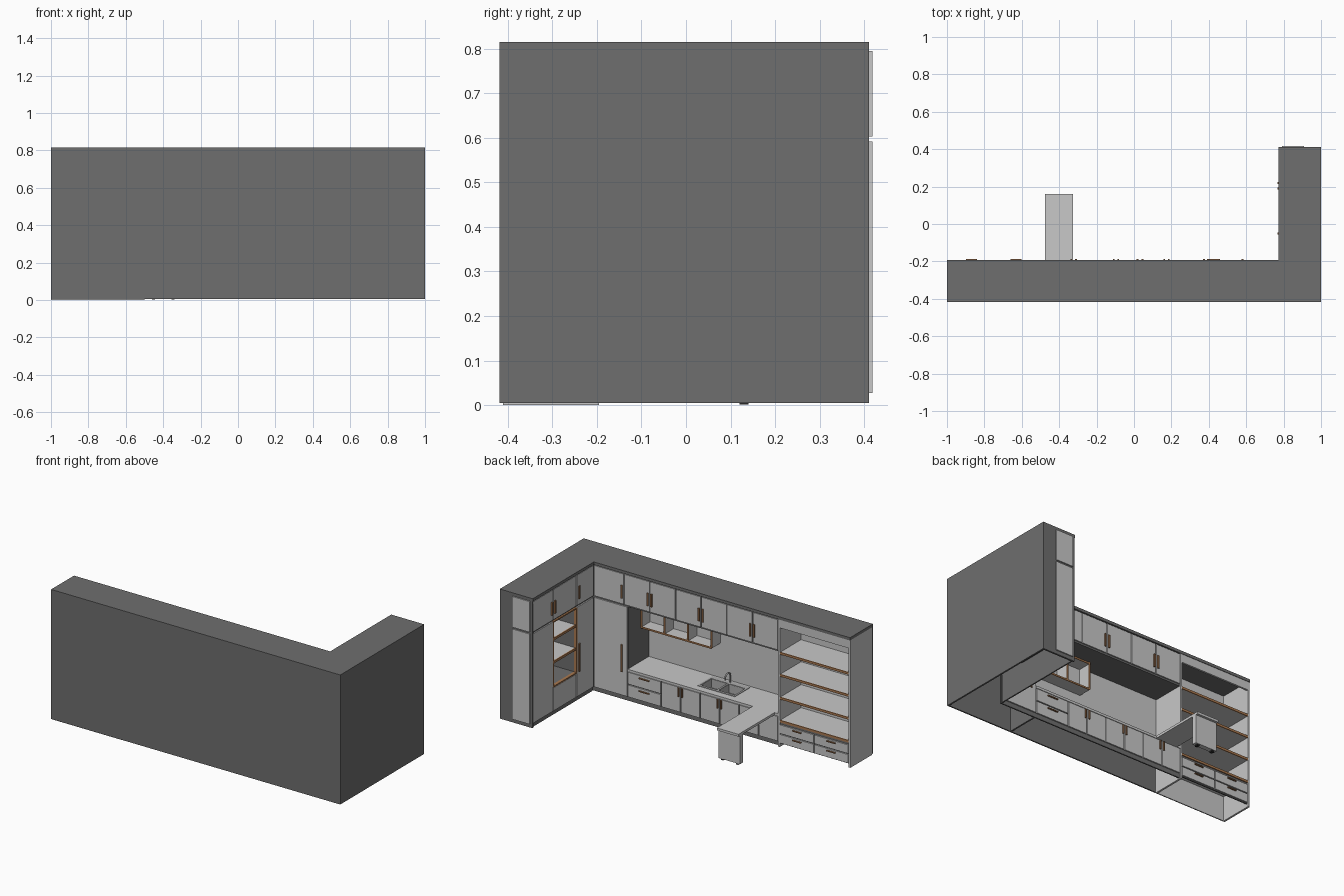
import bpy, math
from mathutils import Vector

if "Cube" in bpy.data.objects:
    bpy.data.objects.remove(bpy.data.objects["Cube"])


def material(name, rgb):
    m = bpy.data.materials.new(name)
    m.diffuse_color = (*rgb, 1)
    m.use_nodes = True
    m.node_tree.nodes["Principled BSDF"].inputs["Base Color"].default_value = m.diffuse_color
    return m


DARK = material("dark grey", (0.157, 0.157, 0.157))
LIGHT = material("light grey", (0.58, 0.58, 0.58))
WOOD = material("wood edge", (0.40, 0.19, 0.08))
BRONZE = material("bronze", (0.30, 0.15, 0.07))
STEEL = material("steel", (0.42, 0.42, 0.42))
BLACK = material("black", (0.02, 0.02, 0.02))


def box(name, x, y, z, mat):
    """Axis-aligned box given by its (min, max) on each axis."""
    vs = [(a, b, c) for a in x for b in y for c in z]
    fs = [(0, 1, 3, 2), (4, 6, 7, 5), (0, 4, 5, 1), (2, 3, 7, 6), (0, 2, 6, 4), (1, 5, 7, 3)]
    me = bpy.data.meshes.new(name)
    me.from_pydata(vs, [], fs)
    me.materials.append(mat)
    ob = bpy.data.objects.new(name, me)
    bpy.context.collection.objects.link(ob)
    return ob


FRONT = -0.195   # face of the long run
SIDE = 0.775     # face of the wing
G = 0.003        # gap round each door
TOP = 0.815


def run_door(name, x0, x1, z0, z1):
    box(name, (x0 + G, x1 - G), (FRONT - 0.008, FRONT), (z0 + G, z1 - G), LIGHT)


def wing_door(name, y0, y1, z0, z1):
    box(name, (SIDE, SIDE + 0.008), (y0 + G, y1 - G), (z0 + G, z1 - G), LIGHT)


def run_handle(x, z0, z1, w=0.005):
    box("run_handle", (x - w, x + w), (FRONT, FRONT + 0.008), (z0, z1), BRONZE)


def wing_handle(y, z0, z1):
    box("wing_handle", (SIDE - 0.008, SIDE), (y - 0.005, y + 0.005), (z0, z1), BRONZE)


# Outer shell
box("back_wall", (-1, 1), (-0.418, -0.41), (0.005, TOP), DARK)
box("right_wall", (0.99, 1), (-0.41, 0.411), (0.005, TOP), DARK)
box("top_run", (-1, 0.99), (-0.41, FRONT + 0.003), (0.797, TOP), DARK)
box("top_wing", (SIDE - 0.003, 0.99), (FRONT, 0.411), (0.797, TOP), DARK)

# Wing end with two plates
box("wing_end", (SIDE, 0.99), (0.40, 0.411), (0.005, 0.797), DARK)
for z in ((0.028, 0.592), (0.603, 0.795)):
    box("end_plate", (0.79, 0.91), (0.411, 0.418), z, LIGHT)

# Wing face frame, leaving the niche open
FX = (SIDE + 0.008, SIDE + 0.016)
NY = (-0.025, 0.205)
NZ = (0.185, 0.59)
box("wing_frame_upper", FX, (FRONT, 0.40), (NZ[1], 0.797), DARK)
box("wing_frame_lower", FX, (FRONT, 0.40), (0.005, NZ[0]), DARK)
box("wing_frame_left", FX, (NY[1], 0.40), NZ, DARK)
box("wing_frame_right", FX, (FRONT, NY[0]), NZ, DARK)

# Wing doors and handles
for y0, y1 in ((NY[1], 0.41), (NY[0], NY[1]), (FRONT, NY[0])):
    wing_door("wing_upper_door", y0, y1, 0.60, 0.795)
wing_door("wing_tall_door_left", NY[1], 0.41, 0.03, 0.595)
wing_door("wing_tall_door_right", FRONT, NY[0], 0.03, 0.595)
wing_door("wing_lower_door", NY[0], NY[1], 0.03, NZ[0] - 0.005)
for y in (0.19, 0.22, -0.05):
    wing_handle(y, 0.64, 0.72)
wing_handle(-0.05, 0.185, 0.36)

# Niche lining, wood frame and shelves
box("niche_back", (0.975, 0.985), NY, NZ, DARK)
for y in NY:
    box("niche_side", (SIDE + 0.016, 0.98), (y - 0.004, y + 0.004), NZ, DARK)
    box("niche_wood_side", (SIDE - 0.003, SIDE + 0.016), (y - 0.004, y + 0.004), NZ, WOOD)
for z in NZ:
    box("niche_board", (SIDE + 0.016, 0.98), NY, (z - 0.004, z + 0.004), DARK)
    box("niche_wood_edge", (SIDE - 0.003, SIDE + 0.016), NY, (z - 0.004, z + 0.004), WOOD)
for z in (0.335, 0.479):
    box("niche_shelf", (SIDE + 0.008, 0.975), (NY[0] + 0.004, NY[1] - 0.004), (z - 0.006, z + 0.006), LIGHT)
    box("niche_shelf_edge", (SIDE, SIDE + 0.008), (NY[0] + 0.004, NY[1] - 0.004), (z - 0.007, z + 0.007), WOOD)

# Long run: dark carcass fronts
TALL = 0.54
PANTRY = -0.5
FY = (FRONT - 0.016, FRONT - 0.008)
box("tall_frame", (TALL, SIDE + 0.016), FY, (0.005, 0.797), DARK)
box("tall_side", (TALL, TALL + 0.01), (-0.41, FRONT - 0.008), (0.005, 0.60), DARK)
box("upper_frame", (PANTRY, TALL), FY, (0.60, 0.797), DARK)
box("upper_underside", (PANTRY, TALL), (-0.41, FRONT - 0.008), (0.592, 0.60), DARK)
box("base_frame", (PANTRY, TALL), FY, (0.005, 0.19), DARK)
box("splash_back", (PANTRY, TALL), (-0.41, -0.405), (0.19, 0.592), LIGHT)

# Tall door and upper doors
run_door("tall_door", TALL, SIDE, 0.03, 0.595)
run_handle(0.58, 0.18, 0.35)
run_door("upper_door", 0.565, SIDE, 0.60, 0.795)
run_handle(0.58, 0.64, 0.72)
W = (0.565 - PANTRY) / 6
for i in range(6):
    x1 = 0.565 - i * W
    run_door("upper_door", x1 - W, x1, 0.60, 0.795)
for i in (1, 3, 5):
    for s in (-0.013, 0.013):
        run_handle(0.565 - i * W + s, 0.64, 0.72)

# Base drawers and doors
for z0, z1 in ((0.03, 0.11), (0.11, 0.19)):
    run_door("base_drawer", 0.31, TALL, z0, z1)
    run_handle(0.425, z1 - 0.022, z1 - 0.016, 0.035)
D = (0.31 - PANTRY) / 6
for i in range(6):
    x1 = 0.31 - i * D
    run_door("base_door", x1 - D, x1, 0.03, 0.19)
for i in (1, 3, 5):
    for s in (-0.012, 0.012):
        run_handle(0.31 - i * D + s, 0.13, 0.185, 0.004)

# Counter with a double sink cut in
counter = box("counter", (PANTRY, TALL), (-0.405, FRONT), (0.19, 0.205), LIGHT)
box("sink_rim_front", (-0.17, 0.09), (-0.255, -0.24), (0.205, 0.208), STEEL)
box("sink_rim_back", (-0.17, 0.09), (-0.39, -0.36), (0.205, 0.208), STEEL)
for x in (-0.17, -0.046, 0.078):
    box("sink_rim_bar", (x, x + 0.012), (-0.36, -0.255), (0.205, 0.208), STEEL)
for x0, x1 in ((-0.158, -0.046), (-0.034, 0.078)):
    cut = box("sink_cutter", (x0, x1), (-0.36, -0.255), (0.17, 0.23), STEEL)
    cut.hide_render = True
    cut.hide_viewport = True
    cut.display_type = 'WIRE'
    mod = counter.modifiers.new("sink_hole", 'BOOLEAN')
    mod.operation = 'DIFFERENCE'
    mod.object = cut
    box("bowl_floor", (x0, x1), (-0.36, -0.255), (0.148, 0.152), STEEL)
    for x in (x0, x1):
        box("bowl_side", (x - 0.002, x + 0.002), (-0.36, -0.255), (0.15, 0.206), STEEL)
    for y in (-0.36, -0.255):
        box("bowl_wall", (x0, x1), (y - 0.002, y + 0.002), (0.15, 0.206), STEEL)

# Curved tap
cu = bpy.data.curves.new("tap", 'CURVE')
cu.dimensions = '3D'
cu.bevel_depth = 0.005
cu.bevel_resolution = 2
pts = [(-0.04, -0.38, 0.205), (-0.04, -0.38, 0.25)]
pts += [(-0.04, -0.355 - 0.025 * math.cos(t), 0.25 + 0.025 * math.sin(t))
        for t in (math.pi * k / 8 for k in range(1, 9))]
pts.append((-0.04, -0.33, 0.24))
sp = cu.splines.new('POLY')
sp.points.add(len(pts) - 1)
for p, c in zip(sp.points, pts):
    p.co = (*c, 1)
cu.materials.append(STEEL)
bpy.context.collection.objects.link(bpy.data.objects.new("tap", cu))

# Open cubbies below the upper doors
CX0, CX1, CY = 0.05, 0.535, -0.32
for i in range(4):
    x = CX0 + (CX1 - CX0) * i / 3
    box("cubby_upright", (x - 0.004, x + 0.004), (-0.405, CY - 0.005), (0.42, 0.592), LIGHT)
    box("cubby_upright_edge", (x - 0.005, x + 0.005), (CY - 0.005, CY), (0.42, 0.592), WOOD)
for z in (0.42, 0.584):
    box("cubby_board", (CX0, CX1), (-0.405, CY - 0.005), (z - 0.004, z + 0.004), LIGHT)
    box("cubby_board_edge", (CX0, CX1), (CY - 0.005, CY), (z - 0.005, z + 0.005), WOOD)

# Open shelf unit at the left end
for x in ((-1, -0.988), (PANTRY - 0.012, PANTRY)):
    box("shelf_unit_side", x, (-0.41, FRONT), (0, 0.797), LIGHT)
IX = (-0.988, PANTRY - 0.012)
box("shelf_unit_back", IX, (-0.41, -0.405), (0, 0.797), LIGHT)
box("shelf_unit_header", IX, (FRONT - 0.012, FRONT), (0.745, 0.797), LIGHT)
for z in (0.16, 0.304, 0.447, 0.585):
    box("open_shelf", IX, (-0.405, FRONT - 0.008), (z - 0.006, z + 0.006), LIGHT)
    box("open_shelf_edge", IX, (FRONT - 0.008, FRONT - 0.002), (z - 0.007, z + 0.007), WOOD)
box("shelf_unit_frame", IX, FY, (0.02, 0.154), DARK)
mid = (IX[0] + IX[1]) / 2
for x0, x1 in ((IX[0], mid), (mid, IX[1])):
    for z0, z1 in ((0.022, 0.082), (0.082, 0.142)):
        run_door("shelf_unit_drawer", x0, x1, z0, z1)
        run_handle((x0 + x1) / 2, z1 - 0.018, z1 - 0.012, 0.03)

# Peninsula table with a panel leg and feet
PX = (-0.475, -0.325)
box("peninsula_top", PX, (FRONT, 0.16), (0.19, 0.205), LIGHT)
box("peninsula_leg", PX, (0.115, 0.145), (0.012, 0.19), LIGHT)
for x in (PX[0] + 0.015, PX[1] - 0.03):
    box("peninsula_foot", (x, x + 0.015), (0.12, 0.14), (0.002, 0.012), BLACK)
